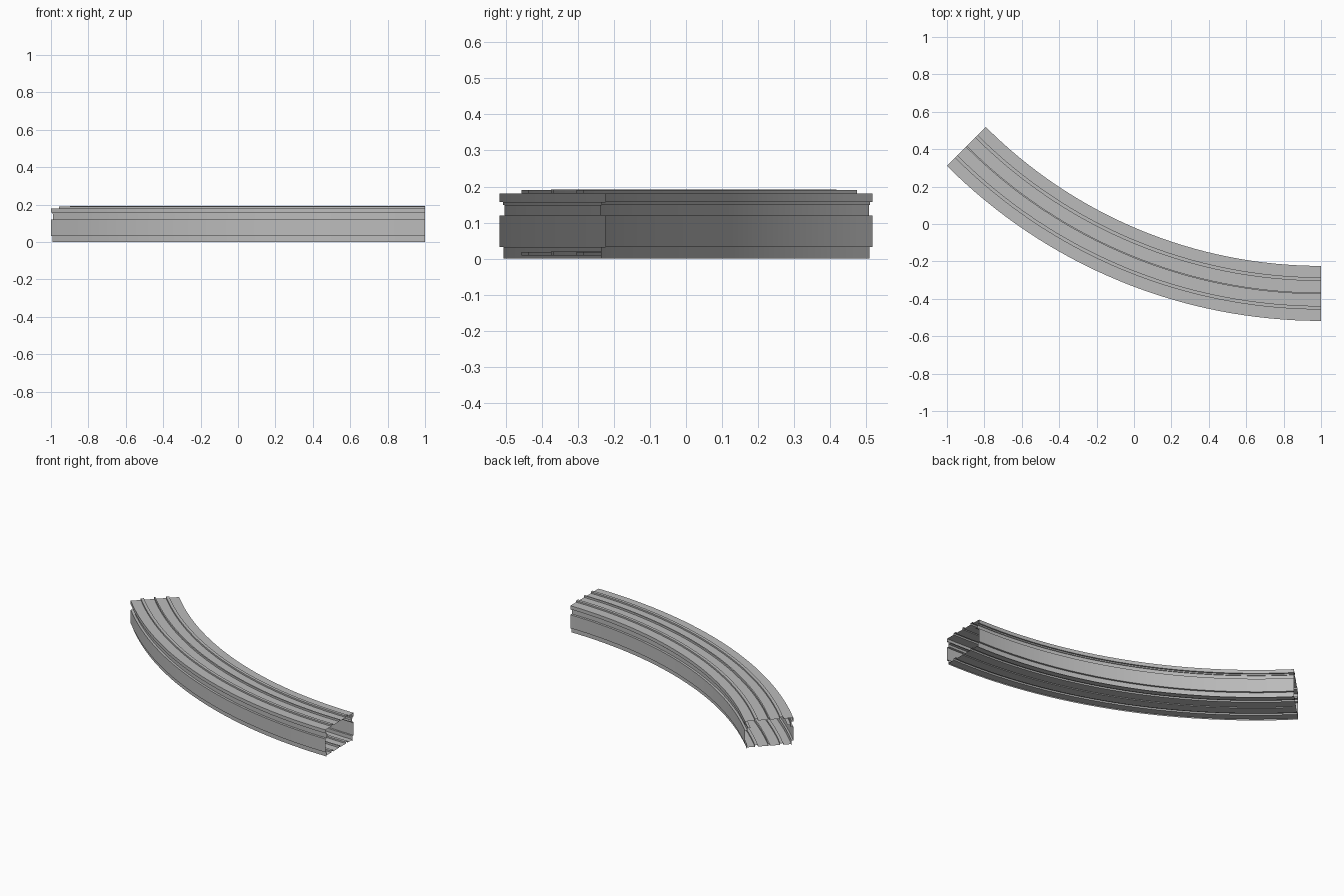
import bpy, bmesh, math

if "Cube" in bpy.data.objects:
    bpy.data.objects.remove(bpy.data.objects["Cube"])

RADIUS, CENTRE_X, CENTRE_Y = 2.681, 1.0, 2.31
SWEEP, STEPS = math.radians(45), 32

grey = bpy.data.materials.new("light grey metal")
grey.use_nodes = True
COLOUR = (0.5, 0.5, 0.5, 1)
grey.diffuse_color = COLOUR
grey.node_tree.nodes["Principled BSDF"].inputs["Base Color"].default_value = COLOUR


def sweep(name, profile):
    """Sweep an open (offset, height) profile along the bend."""
    bm = bmesh.new()
    verts = [bm.verts.new((CENTRE_X, CENTRE_Y - RADIUS - d, z)) for d, z in profile]
    edges = [bm.edges.new(pair) for pair in zip(verts, verts[1:])]
    bmesh.ops.spin(bm, geom=verts + edges, cent=(CENTRE_X, CENTRE_Y, 0),
                   axis=(0, 0, -1), angle=SWEEP, steps=STEPS)
    bmesh.ops.remove_doubles(bm, verts=bm.verts, dist=0.00001)
    bmesh.ops.recalc_face_normals(bm, faces=bm.faces)
    # Make the sheet face away from the middle of the beam
    bm.normal_update()
    score = 0
    for f in bm.faces:
        c = f.calc_center_median()
        d = math.hypot(c.x - CENTRE_X, c.y - CENTRE_Y) - RADIUS
        out = (c.x - CENTRE_X) * f.normal.x + (c.y - CENTRE_Y) * f.normal.y
        score += f.calc_area() * (out * d / RADIUS + (c.z - 0.095) * f.normal.z)
    if score < 0:
        bmesh.ops.reverse_faces(bm, faces=bm.faces)
    mesh = bpy.data.meshes.new(name)
    bm.to_mesh(mesh)
    bm.free()
    mesh.materials.append(grey)
    obj = bpy.data.objects.new(name, mesh)
    bpy.context.collection.objects.link(obj)
    bpy.ops.object.select_all(action="DESELECT")
    obj.select_set(True)
    bpy.context.view_layer.objects.active = obj
    bpy.ops.object.shade_smooth_by_angle(angle=math.radians(25))


def both_sides(half):
    return [(-d, z) for d, z in reversed(half)] + half


def ribbed_deck(level, edge):
    """Half a deck: narrow middle rib, one wide rail, flat border."""
    return [(0.004, level + 0.012), (0.004, level), (0.067, level),
            (0.067, level + 0.01), (0.086, level + 0.01), (0.086, level), (edge, level)]


# Ribbed top and bottom decks
sweep("top_deck", both_sides(ribbed_deck(0.18, 0.147)))
sweep("bottom_deck", both_sides(ribbed_deck(0.008, 0.135)))

# Side walls with a groove under the top edge and a recessed foot
wall = [(0.147, 0.18), (0.147, 0.157), (0.137, 0.157), (0.137, 0.149), (0.132, 0.149),
        (0.132, 0.12), (0.147, 0.12), (0.147, 0.032), (0.135, 0.032), (0.135, 0)]
sweep("outer_wall", wall)
sweep("inner_wall", [(-d, z) for d, z in wall])

# Inner ledges behind the grooves
ledge = [(0.132, 0.135), (0.112, 0.135)]
sweep("outer_ledge", ledge)
sweep("inner_ledge", [(-d, z) for d, z in ledge])
